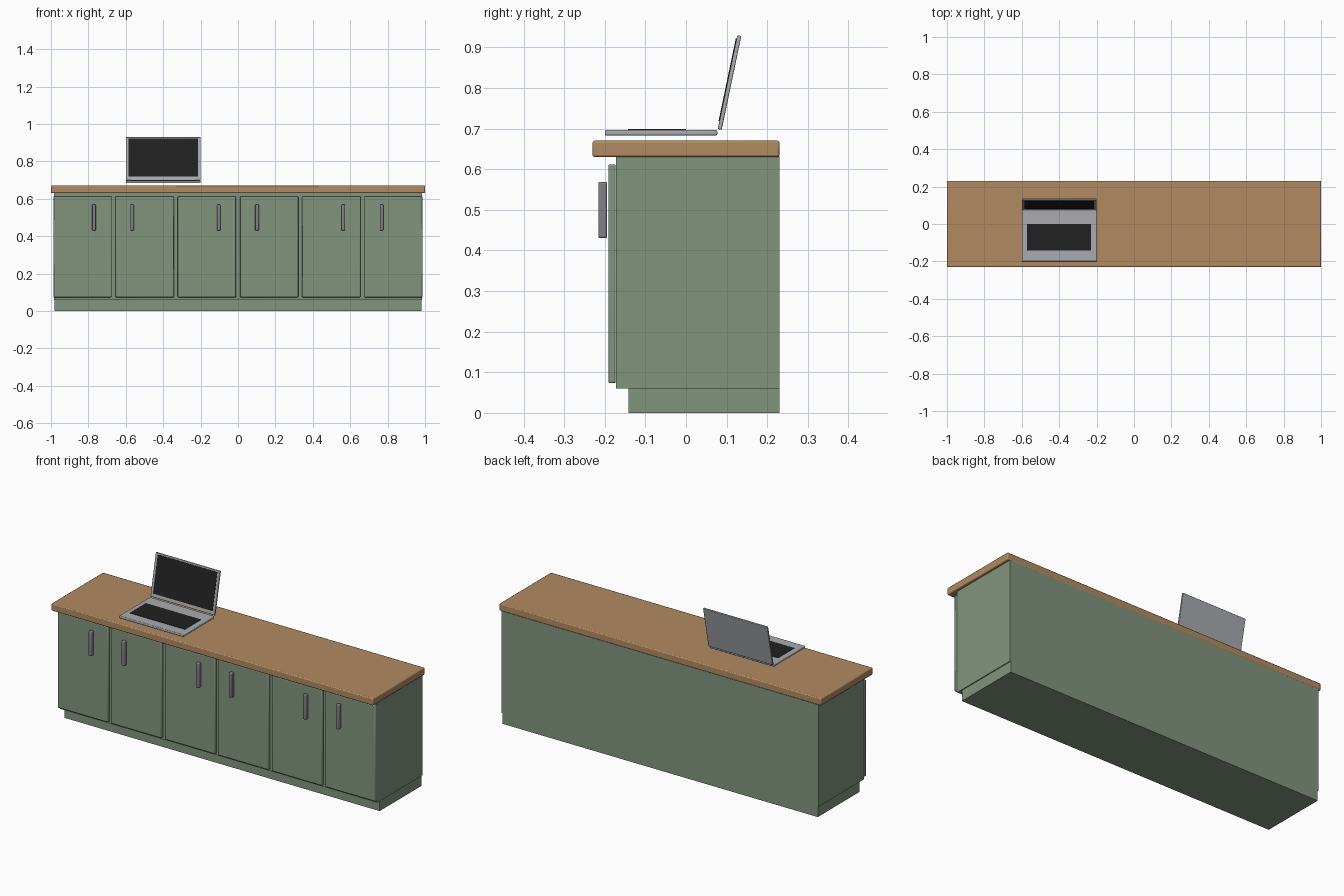
import bpy, math
from mathutils import Matrix, Vector

if "Cube" in bpy.data.objects:
    bpy.data.objects.remove(bpy.data.objects["Cube"])


def material(name, rgb):
    m = bpy.data.materials.new(name)
    m.diffuse_color = (*rgb, 1)
    m.use_nodes = True
    m.node_tree.nodes["Principled BSDF"].inputs["Base Color"].default_value = m.diffuse_color
    return m


GREEN = material("sage_green", (0.223, 0.300, 0.208))
WOOD = material("warm_wood", (0.445, 0.255, 0.120))
STEEL = material("handle_grey", (0.22, 0.22, 0.24))
SILVER = material("laptop_silver", (0.40, 0.41, 0.43))
BLACK = material("screen_black", (0.015, 0.015, 0.015))


def box(name, x, y, z, mat, bevel=0.0, segments=2):
    """Box spanning the given (min, max) ranges, with optional rounded edges."""
    bpy.ops.mesh.primitive_cube_add(size=1)
    ob = bpy.context.object
    ob.name = name
    centre = Vector([(a + b) / 2 for a, b in (x, y, z)])
    size = [b - a for a, b in (x, y, z)]
    ob.data.transform(Matrix.Diagonal((*size, 1)))
    ob.location = centre
    ob.data.materials.append(mat)
    if bevel:
        mod = ob.modifiers.new("rounded_edges", 'BEVEL')
        mod.width = bevel
        mod.segments = segments
        bpy.ops.object.shade_smooth_by_angle(angle=math.radians(35))
    return ob


# Cabinet carcass, recessed plinth and worktop
box("cabinet_body", (-0.985, 0.985), (-0.172, 0.23), (0.06, 0.632), GREEN)
box("plinth", (-0.98, 0.98), (-0.142, 0.23), (0, 0.06), GREEN)
box("worktop", (-1, 1), (-0.23, 0.23), (0.63, 0.67), WOOD, 0.005)

# Six doors, each pair with handles on facing sides
handle_x = (-0.77, -0.566, -0.103, 0.102, 0.563, 0.768)
for i, hx in enumerate(handle_x):
    cx = (i - 2.5) * 0.3325
    box(f"door_{i + 1}", (cx - 0.156, cx + 0.156), (-0.191, -0.173),
        (0.073, 0.612), GREEN, 0.004)
    box(f"handle_{i + 1}", (hx - 0.01, hx + 0.01), (-0.216, -0.194),
        (0.43, 0.569), STEEL, 0.005, 3)

# Laptop base and keyboard plate
box("laptop_base", (-0.6, -0.2), (-0.2, 0.077), (0.683, 0.697), SILVER, 0.004, 3)
box("keyboard", (-0.573, -0.23), (-0.143, 0.0), (0.695, 0.699), BLACK)

# Laptop lid and display, built upright around the hinge and leaned back
lean = Matrix.Translation((0, 0.082, 0.698)) @ Matrix.Rotation(math.radians(-11.8), 4, 'X')
lid = box("laptop_lid", (-0.6, -0.2), (-0.004, 0.006), (0, 0.236), SILVER, 0.003, 3)
display = box("display", (-0.585, -0.215), (-0.006, -0.002), (0.02, 0.227), BLACK)
for ob in (lid, display):
    ob.matrix_world = lean @ Matrix.Translation(ob.location)
